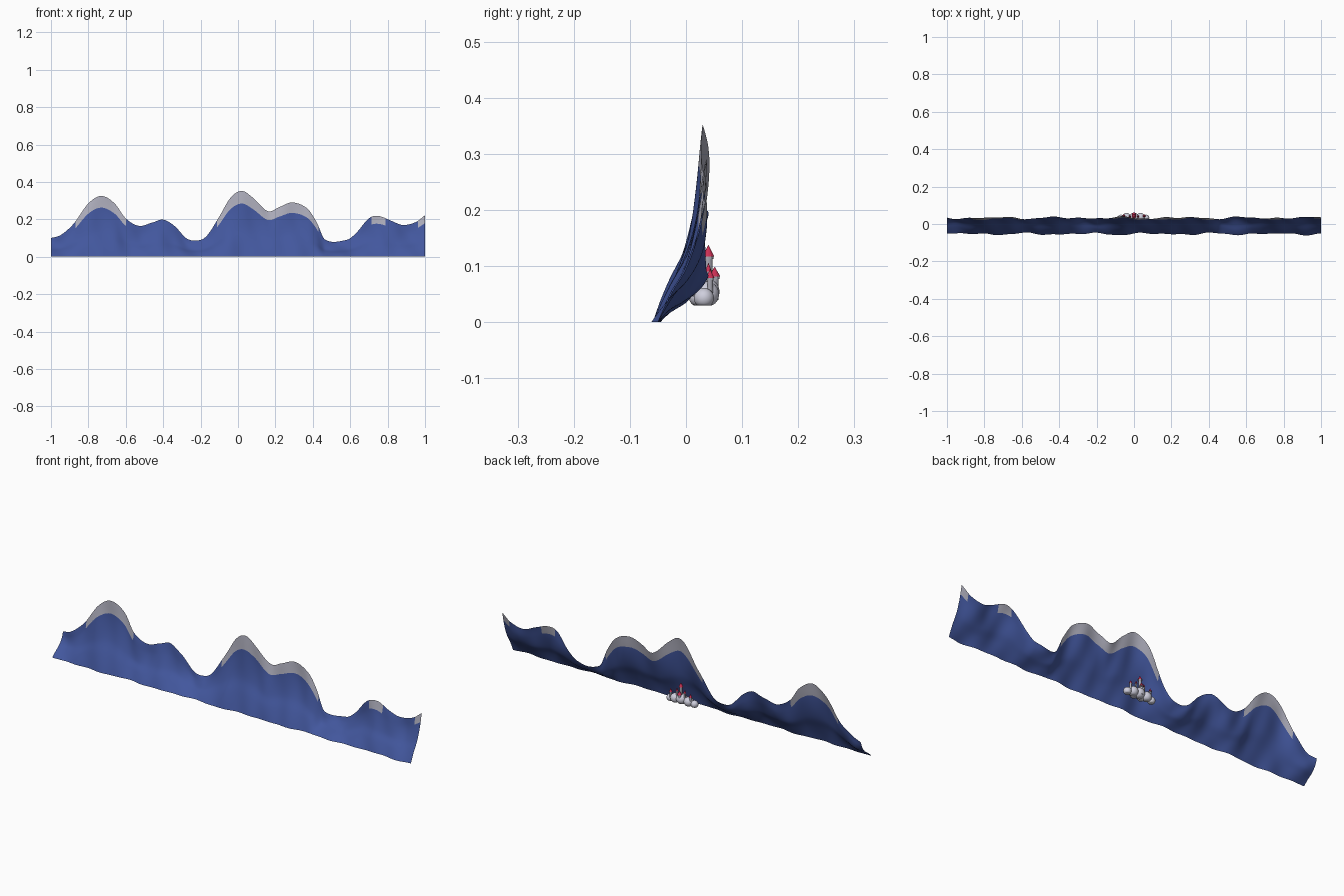
import bpy, bmesh, math
from mathutils import Vector

cube = bpy.data.objects.get("Cube")
if cube:
    bpy.data.objects.remove(cube)


def material(name, rgb):
    m = bpy.data.materials.new(name)
    m.use_nodes = True
    m.diffuse_color = (*rgb, 1)
    m.node_tree.nodes["Principled BSDF"].inputs["Base Color"].default_value = (*rgb, 1)
    return m


blue = material("mountain blue", (.055, .095, .34))
snow = material("snow grey", (.42, .42, .5))
cloud_white = material("cloud white", (.62, .62, .72))
stone = material("tower grey", (.4, .4, .46))
red = material("roof red", (.6, .03, .09))


def add_object(name, bm, *mats):
    mesh = bpy.data.meshes.new(name)
    bm.to_mesh(mesh)
    bm.free()
    for m in mats:
        mesh.materials.append(m)
    ob = bpy.data.objects.new(name, mesh)
    bpy.context.collection.objects.link(ob)
    return ob


def spline(pts, x):
    """Smooth curve through (x, value) points."""
    i = max(k for k in range(len(pts) - 1) if k == 0 or pts[k][0] <= x)

    def slope(k):
        a, b = pts[max(k - 1, 0)], pts[min(k + 1, len(pts) - 1)]
        return (b[1] - a[1]) / (b[0] - a[0])

    (x0, v0), (x1, v1) = pts[i], pts[i + 1]
    d = x1 - x0
    u = (x - x0) / d
    s = u * u * (3 - 2 * u)
    return (v0 + (v1 - v0) * s + d * slope(i) * u * (1 - u) ** 2
            - d * slope(i + 1) * u * u * (1 - u))


# Mountain range: a leaning sheet under a ridge line
ridge = [(-1, .1), (-.95, .115), (-.88, .175), (-.8, .285), (-.73, .325), (-.66, .285),
         (-.6, .205), (-.53, .165), (-.46, .182), (-.4, .198), (-.34, .165), (-.27, .095),
         (-.2, .09), (-.16, .12), (-.1, .215), (-.04, .315), (.02, .352), (.08, .315),
         (.16, .243), (.22, .265), (.29, .29), (.37, .258), (.42, .185), (.465, .092),
         (.58, .09), (.63, .125), (.7, .205), (.75, .218), (.82, .192), (.88, .17),
         (.95, .185), (1, .222)]
lean = [(0, -.053), (.12, -.04), (.25, -.024), (.43, .001), (.7, .021), (1, .033)]
snow_spans = [(-.87, -.6), (-.11, .43), (.71, .79), (.96, 1)]
COLS, ROWS = 320, 26


def ripple(x, t):
    return (.004 * math.sin(19 * x + 3 * t) + .003 * math.sin(31 * x - 4 * t + 1)
            + .002 * math.sin(53 * x + 5 * t))


bm = bmesh.new()
grid = []
for i in range(COLS + 1):
    x = 2 * i / COLS - 1
    h = spline(ridge, x)
    grid.append([bm.verts.new((x, spline(lean, j / ROWS) + ripple(x, j / ROWS), h * j / ROWS))
                 for j in range(ROWS + 1)])
for i in range(COLS):
    x = (2 * i + 1) / COLS - 1
    capped = any(a < x < b for a, b in snow_spans)
    for j in range(ROWS):
        f = bm.faces.new((grid[i][j], grid[i + 1][j], grid[i + 1][j + 1], grid[i][j + 1]))
        f.smooth = True
        f.material_index = int(capped and j >= ROWS * .77)
add_object("mountain_range", bm, blue, snow)

# Cloud with a flat underside, behind the mountains
FLOOR = .03
bm = bmesh.new()
puffs = [(-.07, .032, .044, .018), (-.04, .036, .05, .023), (0, .034, .054, .026),
         (.035, .036, .05, .023), (.064, .032, .043, .018), (-.02, .023, .045, .018),
         (.02, .023, .045, .018)]
for x, y, z, r in puffs:
    made = bmesh.ops.create_icosphere(bm, subdivisions=3, radius=r)
    for v in made["verts"]:
        v.co += Vector((x, y, z))
        v.co.z = max(v.co.z, FLOOR)
for f in bm.faces:
    f.smooth = True
add_object("cloud", bm, cloud_white)


# Castle towers with pointed roofs
def cone(name, x, y, z0, z1, r0, r1, mat):
    bm = bmesh.new()
    bmesh.ops.create_cone(bm, cap_ends=True, segments=12, radius1=r0, radius2=r1, depth=z1 - z0)
    bmesh.ops.translate(bm, verts=bm.verts, vec=(x, y, (z0 + z1) / 2))
    add_object(name, bm, mat)


def tower(name, x, y, eave, tip, r):
    cone(name, x, y, FLOOR + .01, eave, r, r, stone)
    cone(name + "_rim", x, y, eave - .004, eave, r * 1.25, r * 1.25, stone)
    cone(name + "_roof", x, y, eave, tip, r * 1.5, 0, red)


tower("main_tower", 0, .04, .117, .138, .007)
tower("gate_tower", 0, .051, .081, .099, .007)
for side, sx in (("left", 1), ("right", -1)):
    tower(side + "_tower", sx * .055, .043, .079, .095, .005)
    tower(side + "_inner_tower", sx * .022, .04, .09, .106, .004)
